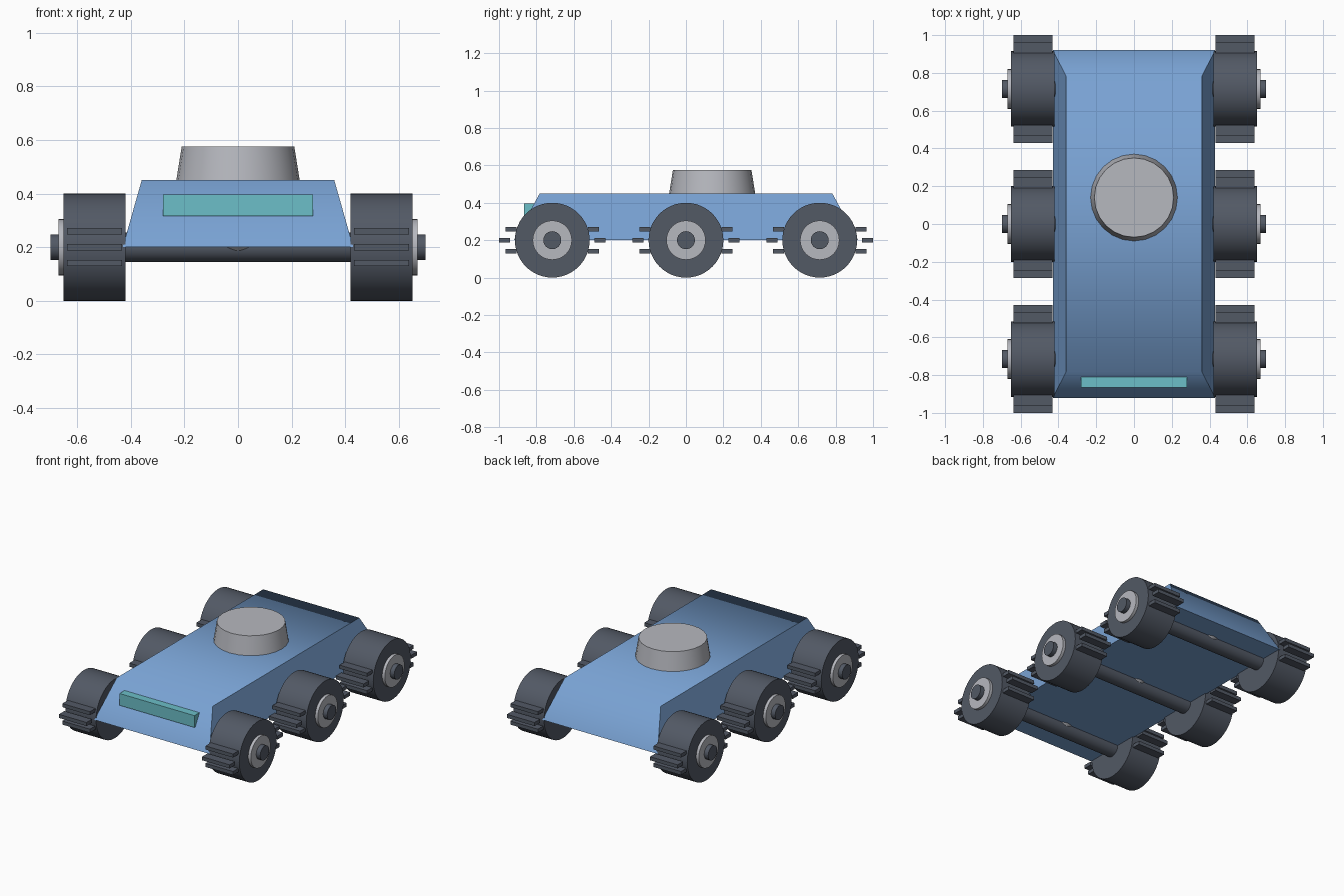
import bpy, bmesh
from math import radians
from mathutils import Matrix, Vector

cube = bpy.data.objects.get("Cube")
if cube:
    bpy.data.objects.remove(cube, do_unlink=True)


def material(name, rgb):
    m = bpy.data.materials.new(name)
    m.use_nodes = True
    m.diffuse_color = (*rgb, 1)
    m.node_tree.nodes["Principled BSDF"].inputs["Base Color"].default_value = (*rgb, 1)
    return m


BLUE = material("hull blue", (0.19, 0.36, 0.65))
GREY = material("metal grey", (0.47, 0.48, 0.52))
DARK = material("rubber dark", (0.085, 0.1, 0.13))
TEAL = material("window teal", (0.15, 0.52, 0.58))


def finish(bm, name, mat, angle=35):
    bmesh.ops.recalc_face_normals(bm, faces=bm.faces)
    mesh = bpy.data.meshes.new(name)
    bm.to_mesh(mesh)
    bm.free()
    mesh.materials.append(mat)
    ob = bpy.data.objects.new(name, mesh)
    bpy.context.collection.objects.link(ob)
    bpy.ops.object.select_all(action='DESELECT')
    ob.select_set(True)
    bpy.context.view_layer.objects.active = ob
    bpy.ops.object.shade_smooth_by_angle(angle=radians(angle))
    return ob


def box(name, mat, size, centre, taper=(1, 1), angle=35):
    """Box whose top face is scaled by taper."""
    bm = bmesh.new()
    bmesh.ops.create_cube(bm, size=1)
    for v in bm.verts:
        if v.co.z > 0:
            v.co.x *= taper[0]
            v.co.y *= taper[1]
        v.co = Vector(a * b for a, b in zip(v.co, size)) + Vector(centre)
    return finish(bm, name, mat, angle)


def cone(name, mat, r1, r2, depth, centre, along_x=False, sides=32):
    bm = bmesh.new()
    turn = Matrix.Rotation(radians(90), 4, 'Y') if along_x else Matrix()
    bmesh.ops.create_cone(bm, cap_ends=True, segments=sides, radius1=r1, radius2=r2,
                          depth=depth, matrix=Matrix.Translation(centre) @ turn)
    return finish(bm, name, mat)


# Hull, turret and front window
box("hull", BLUE, (0.86, 1.84, 0.25), (0, 0, 0.325), (0.835, 0.85), angle=66)
cone("turret", GREY, 0.23, 0.21, 0.125, (0, 0.14, 0.5125), sides=24)
box("front_window", TEAL, (0.56, 0.055, 0.08), (0, -0.8375, 0.357))

# Axles with wheels, hubs, end caps and tread lugs on both sides
AXLE_Z = 0.2
for row, y in (("front", -0.715), ("middle", 0), ("rear", 0.715)):
    cone(row + "_axle", DARK, 0.055, 0.055, 0.9, (0, y, AXLE_Z), True)
    cone(row + "_axle_mount", GREY, 0.045, 0.07, 0.022, (0, y, 0.191))
    for side, s in (("left", 1), ("right", -1)):
        label = f"{row}_{side}_"
        cone(label + "wheel", DARK, 0.2, 0.2, 0.23, (s * 0.535, y, AXLE_Z), True, 48)
        cone(label + "hub", GREY, 0.105, 0.105, 0.04, (s * 0.65, y, AXLE_Z), True)
        cone(label + "axle_cap", DARK, 0.048, 0.048, 0.08, (s * 0.66, y, AXLE_Z), True, 24)
        for d in (-1, 1):
            for step in (-1, 0, 1):
                reach = 0.256 if step == 0 else 0.22
                box(label + "tread_lug", DARK, (0.206, 0.058, 0.024),
                    (s * 0.535, y + d * reach, AXLE_Z + step * 0.059))
